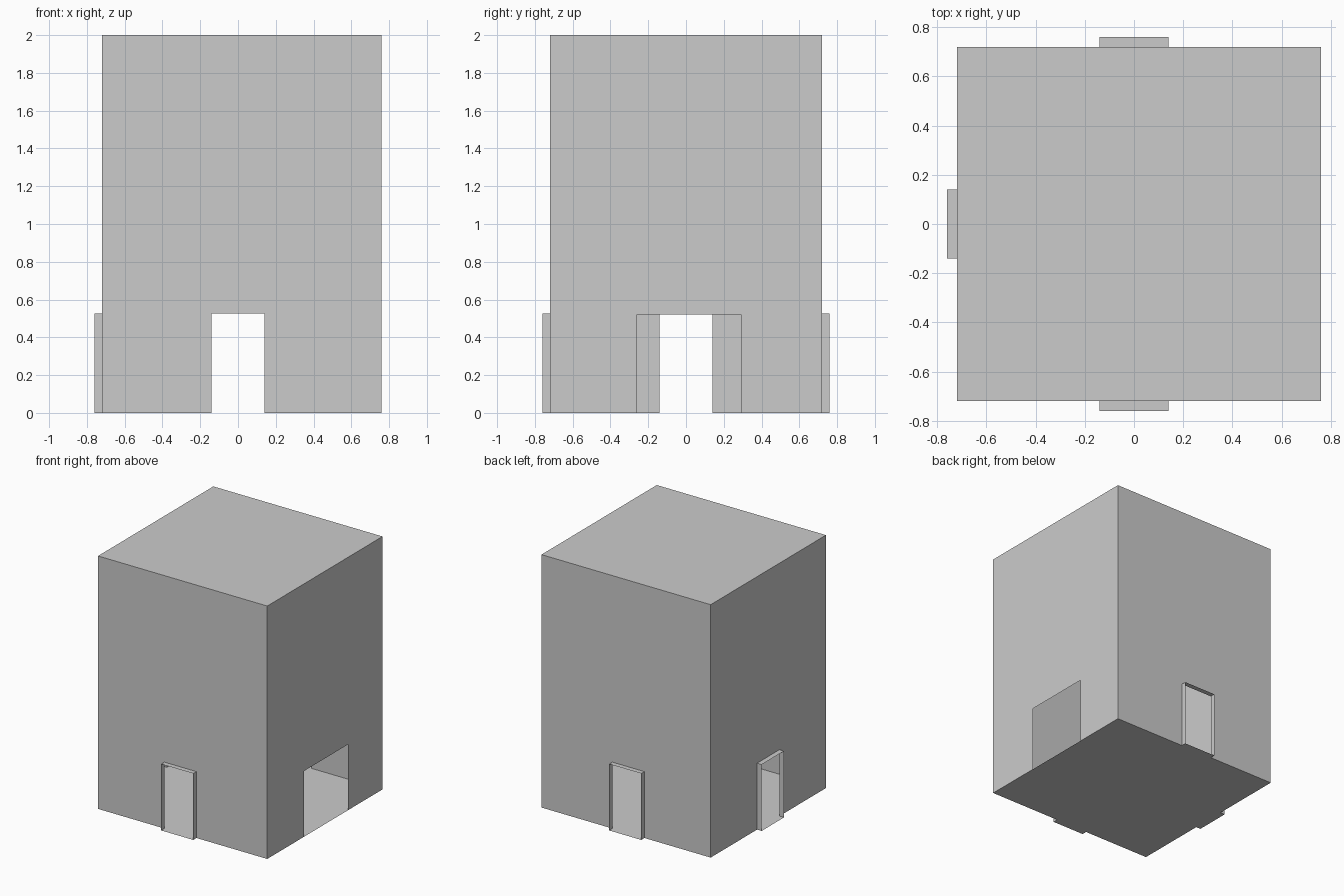
import bpy
from math import radians
from mathutils import Matrix, Vector

if "Cube" in bpy.data.objects:
    bpy.data.objects.remove(bpy.data.objects["Cube"])

H = 2.0                       # tower height
D = 0.72                      # wall distance from centre
XR = 0.76                     # right wall sits further out
DOOR_W, DOOR_H, DOOR_OUT = 0.14, 0.525, 0.04


def make(name, faces, angle=0):
    """Mesh from flat polygons, turned about z by the given angle."""
    rot = Matrix.Rotation(radians(angle), 3, 'Z')
    verts, polys = [], []
    for face in faces:
        start = len(verts)
        verts += [rot @ Vector(p) for p in face]
        polys.append(list(range(start, len(verts))))
    mesh = bpy.data.meshes.new(name)
    mesh.from_pydata(verts, [], polys)
    mesh.update()
    obj = bpy.data.objects.new(name, mesh)
    bpy.context.collection.objects.link(obj)
    return obj


def wall(name, angle, out, u0, u1, a, b, h):
    """Thin wall from u0 to u1 with a doorway notch a..b of height h."""
    outline = [(u0, 0), (a, 0), (a, h), (b, h), (b, 0), (u1, 0), (u1, H), (u0, H)]
    make(name, [[(u, -out, z) for u, z in outline]], angle)


def door_frame(name, angle):
    """Thin sleeve around a doorway: two jambs, lintel and sill."""
    w, h, y0, y1 = DOOR_W, DOOR_H, -D - DOOR_OUT, -D
    make(name, [
        [(-w, y0, 0), (-w, y0, h), (-w, y1, h), (-w, y1, 0)],
        [(w, y0, 0), (w, y1, 0), (w, y1, h), (w, y0, h)],
        [(-w, y0, h), (w, y0, h), (w, y1, h), (-w, y1, h)],
        [(-w, y0, 0), (-w, y1, 0), (w, y1, 0), (w, y0, 0)],
    ], angle)


# Walls with doorways
wall("front_wall", 0, D, -D, XR, -DOOR_W, DOOR_W, DOOR_H)
wall("right_wall", 90, XR, -D, D, -0.26, 0.29, 0.52)
wall("back_wall", 180, D, -XR, D, -DOOR_W, DOOR_W, DOOR_H)
wall("left_wall", 270, D, -D, D, -DOOR_W, DOOR_W, DOOR_H)

# Projecting door sleeves on three sides
for side, angle in (("front", 0), ("back", 180), ("left", 270)):
    door_frame(side + "_door_frame", angle)

# Floor and roof
make("floor", [[(-D, -D, 0), (-D, D, 0), (XR, D, 0), (XR, -D, 0)]])
make("roof", [[(-D, -D, H), (XR, -D, H), (XR, D, H), (-D, D, H)]])
